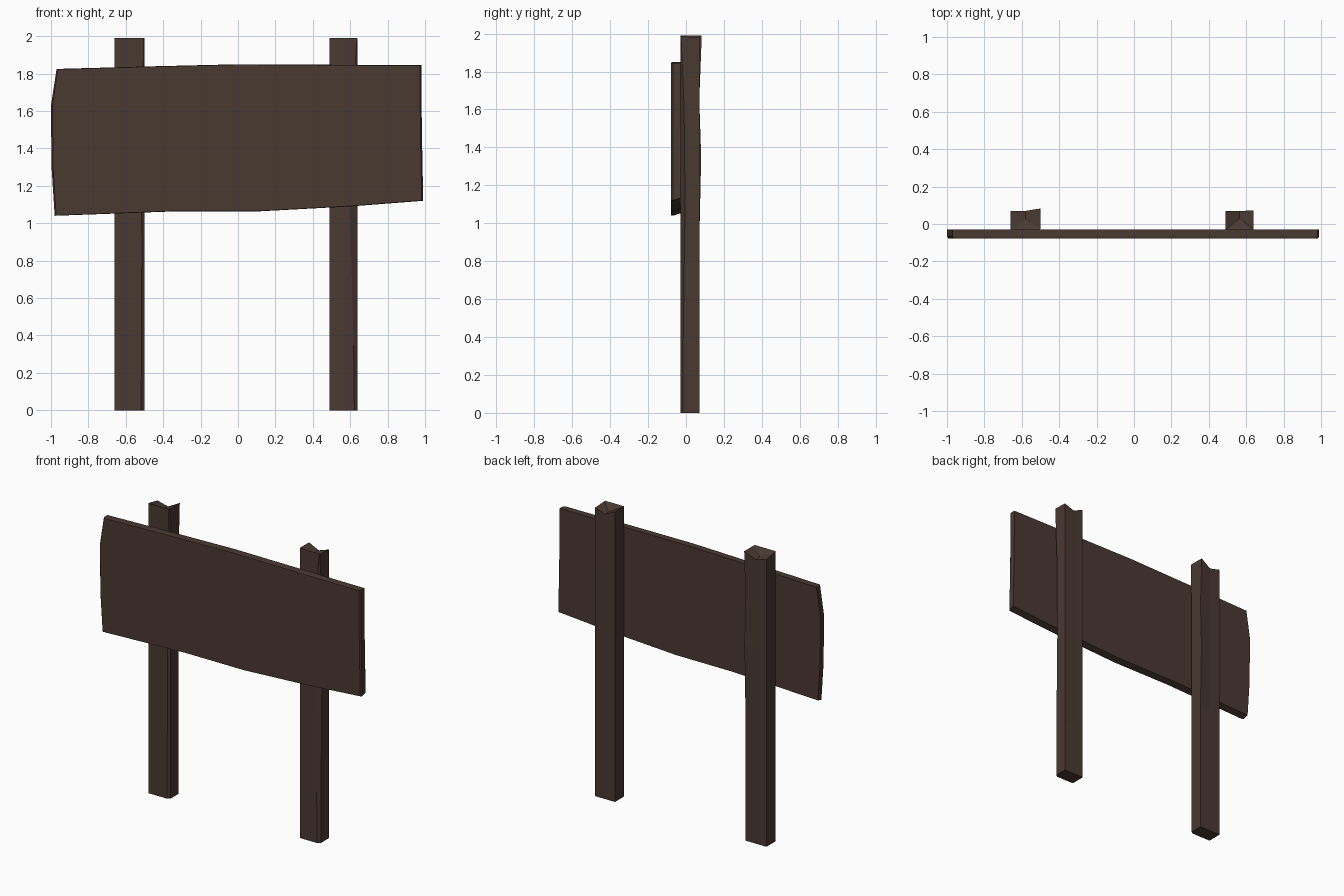
import bpy, bmesh

if "Cube" in bpy.data.objects:
    bpy.data.objects.remove(bpy.data.objects["Cube"])

wood = bpy.data.materials.new("dark brown wood")
wood.diffuse_color = (0.068, 0.041, 0.031, 1)
wood.use_nodes = True
wood.node_tree.nodes["Principled BSDF"].inputs["Base Color"].default_value = wood.diffuse_color


def finish(bm, name):
    bmesh.ops.recalc_face_normals(bm, faces=bm.faces)
    me = bpy.data.meshes.new(name)
    bm.to_mesh(me)
    bm.free()
    me.materials.append(wood)
    ob = bpy.data.objects.new(name, me)
    bpy.context.collection.objects.link(ob)
    return ob


def post(name, x0, x1, levels, top):
    """Roughly hewn post: levels = (z, chamfer x, chamfer y, back y, right shift); top = rim drops."""
    bm = bmesh.new()
    rings = []
    for i, (z, cx, cy, back, dx) in enumerate(levels):
        r = x1 + dx
        pts = [(x0, -0.03), (r - cx, -0.03), (r, -0.03 + cy),
               (r, back), ((x0 + r) / 2, 0.07), (x0, 0.07)]
        last = i == len(levels) - 1
        rings.append([bm.verts.new((x, y, z - (top[k] if last else 0)))
                      for k, (x, y) in enumerate(pts)])
    n = len(rings[0])
    for a, b in zip(rings, rings[1:]):
        for k in range(n):
            j = (k + 1) % n
            bm.faces.new((a[k], a[j], b[j], b[k]))
    bm.faces.new(rings[0])
    # splintered, sunken top
    c = bm.verts.new(((x0 + x1) / 2, 0.03, levels[-1][0] - 0.035))
    for k in range(n):
        bm.faces.new((rings[-1][k], rings[-1][(k + 1) % n], c))
    return finish(bm, name)


# Two posts behind the board
post("left_post", -0.66, -0.50,
     [(0, 0.018, 0.012, 0.07, 0), (0.9, 0.014, 0.012, 0.07, 0),
      (1.35, 0.02, 0.012, 0.08, 0), (1.65, 0.012, 0.01, 0.07, 0),
      (1.99, 0.004, 0.004, 0.083, 0)],
     (0, 0, 0, 0, 0.04, 0.02))
post("right_post", 0.49, 0.64,
     [(0, 0.018, 0.015, 0.07, 0), (0.35, 0.022, 0.015, 0.07, 0),
      (1.1, 0.042, 0.025, 0.072, 0), (1.6, 0.03, 0.02, 0.07, 0),
      (1.99, 0.004, 0.004, 0.072, 0)],
     (0, 0, 0.005, 0.01, 0.035, 0))

# Uneven sign board, extruded outline with a slightly narrower front edge
outline = [(-0.98, 1.04), (-0.35, 1.063), (0.1, 1.063), (0.6, 1.09), (0.99, 1.12),
           (0.983, 1.5), (0.98, 1.845), (0.0, 1.85), (-0.5, 1.838), (-0.97, 1.825),
           (-1.0, 1.63), (-0.997, 1.3)]
bm = bmesh.new()
rings = []
for y, s, dz in ((-0.03, 1.0, 0.012), (-0.068, 1.0, 0), (-0.078, 0.992, 0)):
    rings.append([bm.verts.new((x * s, y, 1.45 + (z - 1.45) * (1 if s == 1 else 0.995)
                                + (dz if z < 1.2 else 0))) for x, z in outline])
n = len(outline)
for a, b in zip(rings, rings[1:]):
    for k in range(n):
        j = (k + 1) % n
        bm.faces.new((a[k], a[j], b[j], b[k]))
bm.faces.new(rings[0])
bm.faces.new(rings[-1])
finish(bm, "sign_board")
